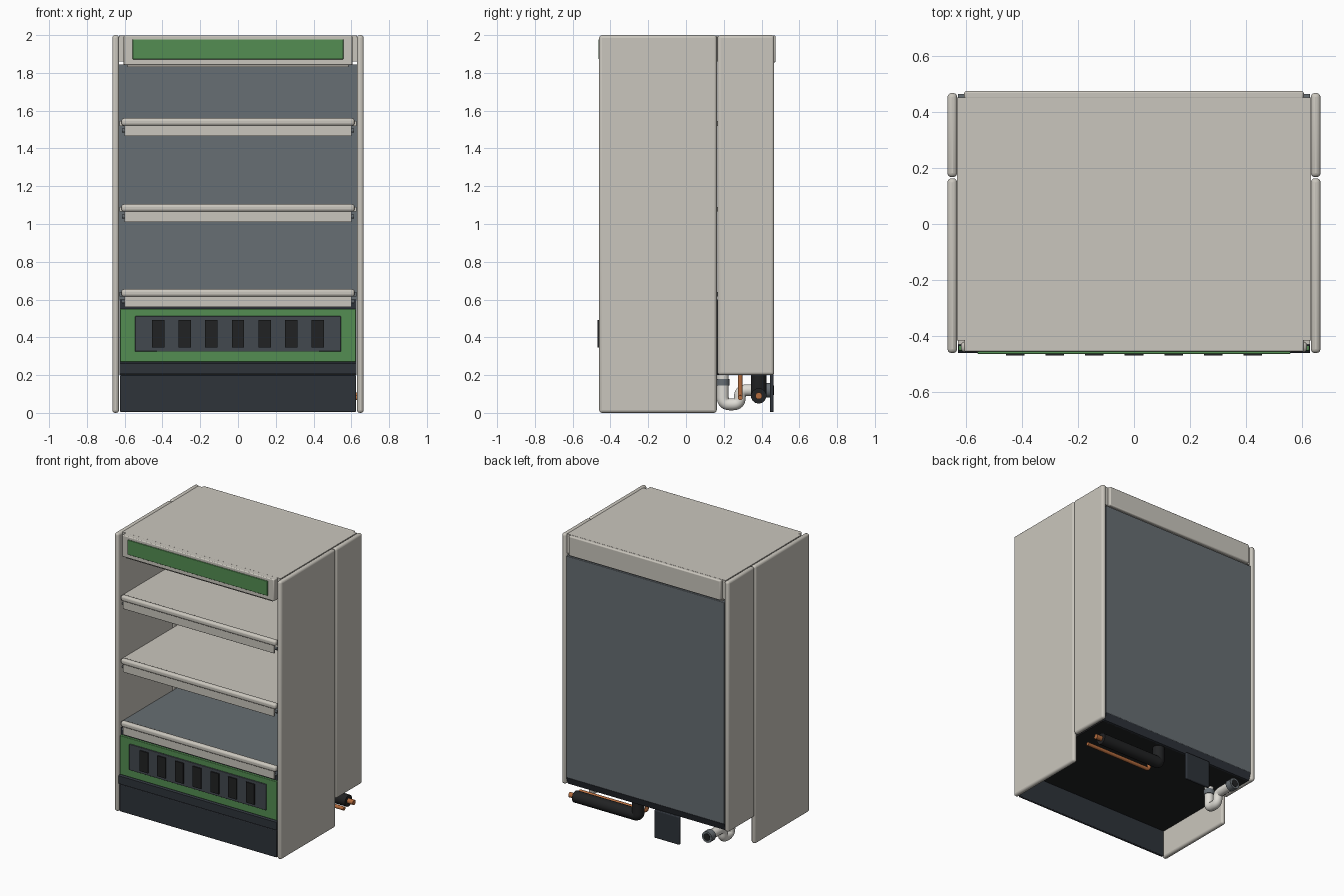
import bpy, math
from mathutils import Vector

if "Cube" in bpy.data.objects:
    bpy.data.objects.remove(bpy.data.objects["Cube"], do_unlink=True)


def material(name, rgb):
    """Flat material from an 8-bit display colour."""
    lin = [((c / 255 + 0.055) / 1.055) ** 2.4 for c in rgb] + [1]
    m = bpy.data.materials.new(name)
    m.use_nodes = True
    m.diffuse_color = lin
    m.node_tree.nodes["Principled BSDF"].inputs["Base Color"].default_value = lin
    return m


BEIGE = material("warm_beige", (202, 198, 189))
STEEL = material("steel_grey", (103, 110, 115))
DARK = material("dark_slate", (46, 51, 58))
PANEL = material("slate", (66, 72, 78))
GREEN = material("green", (83, 141, 82))
BLACK = material("black", (33, 34, 35))
COPPER = material("copper", (180, 108, 62))
WHITE = material("pipe_white", (222, 220, 213))


def smooth(ob):
    bpy.ops.object.select_all(action='DESELECT')
    ob.select_set(True)
    bpy.context.view_layer.objects.active = ob
    bpy.ops.object.shade_smooth_by_angle(angle=math.radians(35))


def box(name, x, y, z, mat, bevel=0, segments=3):
    """Box from (low, high) ranges, with optional rounded edges."""
    bpy.ops.mesh.primitive_cube_add(size=1)
    ob = bpy.context.object
    ob.name = name
    for v in ob.data.vertices:
        for i, (lo, hi) in enumerate((x, y, z)):
            v.co[i] = hi if v.co[i] > 0 else lo
    ob.data.materials.append(mat)
    if bevel:
        b = ob.modifiers.new("rounding", 'BEVEL')
        b.width, b.segments = bevel, segments
        smooth(ob)
    return ob


def wide(name, half, y, z, mat, bevel=0):
    return box(name, (-half, half), y, z, mat, bevel)


def prism(name, profile, half, mat):
    """Extrude a (y, z) profile across x."""
    n = len(profile)
    verts = [(s * half, y, z) for s in (-1, 1) for y, z in profile]
    faces = [list(range(n))[::-1], list(range(n, 2 * n))]
    faces += [(i, (i + 1) % n, n + (i + 1) % n, n + i) for i in range(n)]
    me = bpy.data.meshes.new(name)
    me.from_pydata(verts, [], faces)
    me.materials.append(mat)
    ob = bpy.data.objects.new(name, me)
    bpy.context.collection.objects.link(ob)
    return ob


def tube(name, points, radius, mat, bend=0.04):
    """Round pipe along a path with rounded corners."""
    pts = [Vector(p) for p in points]
    path = [pts[0]]
    for a, b, c in zip(pts, pts[1:], pts[2:]):
        p, q = b + (a - b).normalized() * bend, b + (c - b).normalized() * bend
        for i in range(9):
            t = i / 8
            path.append(p * (1 - t) ** 2 + b * 2 * t * (1 - t) + q * t * t)
    path.append(pts[-1])
    cu = bpy.data.curves.new(name, 'CURVE')
    cu.dimensions = '3D'
    cu.bevel_depth, cu.bevel_resolution, cu.use_fill_caps = radius, 5, True
    sp = cu.splines.new('POLY')
    sp.points.add(len(path) - 1)
    for point, co in zip(sp.points, path):
        point.co = (*co, 1)
    temp = bpy.data.objects.new(name + "_path", cu)
    bpy.context.collection.objects.link(temp)
    dg = bpy.context.evaluated_depsgraph_get()
    me = bpy.data.meshes.new_from_object(temp.evaluated_get(dg))
    bpy.data.objects.remove(temp, do_unlink=True)
    me.materials.clear()
    me.materials.append(mat)
    ob = bpy.data.objects.new(name, me)
    bpy.context.collection.objects.link(ob)
    smooth(ob)
    return ob


# Side panels, a tall front one and a shorter rear one on each side
for side, s in (("left", 1), ("right", -1)):
    x = sorted((s * 0.63, s * 0.665))
    box(side + "_front_panel", x, (-0.46, 0.163), (0, 2), BEIGE, 0.015)
    box(side + "_rear_panel", x, (0.167, 0.467), (0.2, 2), BEIGE, 0.015)

# Base: kick plate, ledge, machine body and dark underside
wide("kick_plate", 0.625, (-0.455, -0.435), (0.005, 0.2), DARK, 0.005)
prism("base_ledge", [(-0.46, 0.205), (-0.46, 0.262), (-0.45, 0.27),
                     (-0.41, 0.27), (-0.41, 0.205)], 0.627, DARK)
wide("machine_body", 0.628, (-0.435, 0.43), (0.21, 0.6), DARK)
wide("underside", 0.628, (-0.435, 0.43), (0.2, 0.21), BLACK)

# Green grille panel with its vents
wide("grille_surround", 0.625, (-0.452, -0.43), (0.27, 0.55), GREEN, 0.004)
wide("grille_plate", 0.545, (-0.46, -0.451), (0.325, 0.512), PANEL, 0.003)
for i in range(7):
    cx = (i - 3) * 0.141
    box("grille_vent", (cx - 0.033, cx + 0.033), (-0.468, -0.459),
        (0.345, 0.492), BLACK)

# Back: inner duct wall, outer panel and bevelled lower skirt
wide("inner_back_wall", 0.629, (0.36, 0.44), (0.6, 1.845), STEEL)
wide("back_panel", 0.628, (0.44, 0.464), (0.25, 1.845), STEEL, 0.004)
prism("back_skirt", [(0.42, 0.2), (0.445, 0.2), (0.463, 0.25), (0.42, 0.25)],
      0.628, DARK)

# Shelves with rounded front rail and price strip
for name, top, mat in (("lower", 0.655, STEEL), ("middle", 1.105, BEIGE),
                       ("upper", 1.56, BEIGE)):
    wide(name + "_shelf", 0.628, (-0.43, 0.365), (top - 0.04, top - 0.015), mat)
    wide(name + "_shelf_rail", 0.617, (-0.457, -0.42), (top - 0.04, top), BEIGE, 0.014)
    wide(name + "_price_strip", 0.602, (-0.45, -0.438),
         (top - 0.095, top - 0.036), BEIGE, 0.003)
    tube(name + "_strip_rod", [(-0.615, -0.428, top - 0.065),
                               (0.615, -0.428, top - 0.065)], 0.011, STEEL)

# Canopy with narrower front and back lips, sign and lamp
wide("canopy", 0.63, (-0.415, 0.45), (1.86, 1.998), BEIGE)
wide("canopy_front_lip", 0.605, (-0.455, -0.41), (1.842, 1.998), BEIGE, 0.006)
wide("canopy_back_lip", 0.605, (0.445, 0.474), (1.855, 1.998), BEIGE, 0.008)
wide("back_lip_infill", 0.605, (0.42, 0.45), (1.84, 1.87), BEIGE)
wide("canopy_sign", 0.558, (-0.463, -0.454), (1.872, 1.978), GREEN, 0.004)
wide("lamp", 0.585, (-0.44, -0.41), (1.83, 1.845), BEIGE, 0.004)

# Drain trap under the rear
tx = -0.49
tube("drain_trap", [(tx, 0.195, 0.205), (tx, 0.195, 0.045), (tx, 0.285, 0.045),
                    (tx, 0.285, 0.12), (tx, 0.44, 0.12)], 0.032, WHITE, 0.037)
tube("trap_inlet_nut", [(tx, 0.195, 0.145), (tx, 0.195, 0.18)], 0.037, STEEL)
tube("trap_outlet_nut", [(tx, 0.415, 0.12), (tx, 0.462, 0.12)], 0.04, STEEL)
tube("trap_outlet_bore", [(tx, 0.45, 0.12), (tx, 0.465, 0.12)], 0.026, BLACK)

# Refrigerant lines: an insulated one with a copper core, and a bare one
tube("insulated_line", [(0.11, 0.385, 0.205), (0.11, 0.385, 0.09),
                        (0.61, 0.385, 0.09)], 0.041, BLACK, 0.02)
tube("insulated_line_core", [(0.5, 0.385, 0.09), (0.655, 0.385, 0.09)], 0.018, COPPER)
tube("bare_line", [(0.11, 0.287, 0.205), (0.11, 0.287, 0.08),
                   (0.645, 0.287, 0.08)], 0.013, COPPER, 0.025)

# Hanging bracket plate at the back
box("bracket_plate", (-0.27, -0.07), (0.444, 0.464), (0.004, 0.205), DARK, 0.006)
